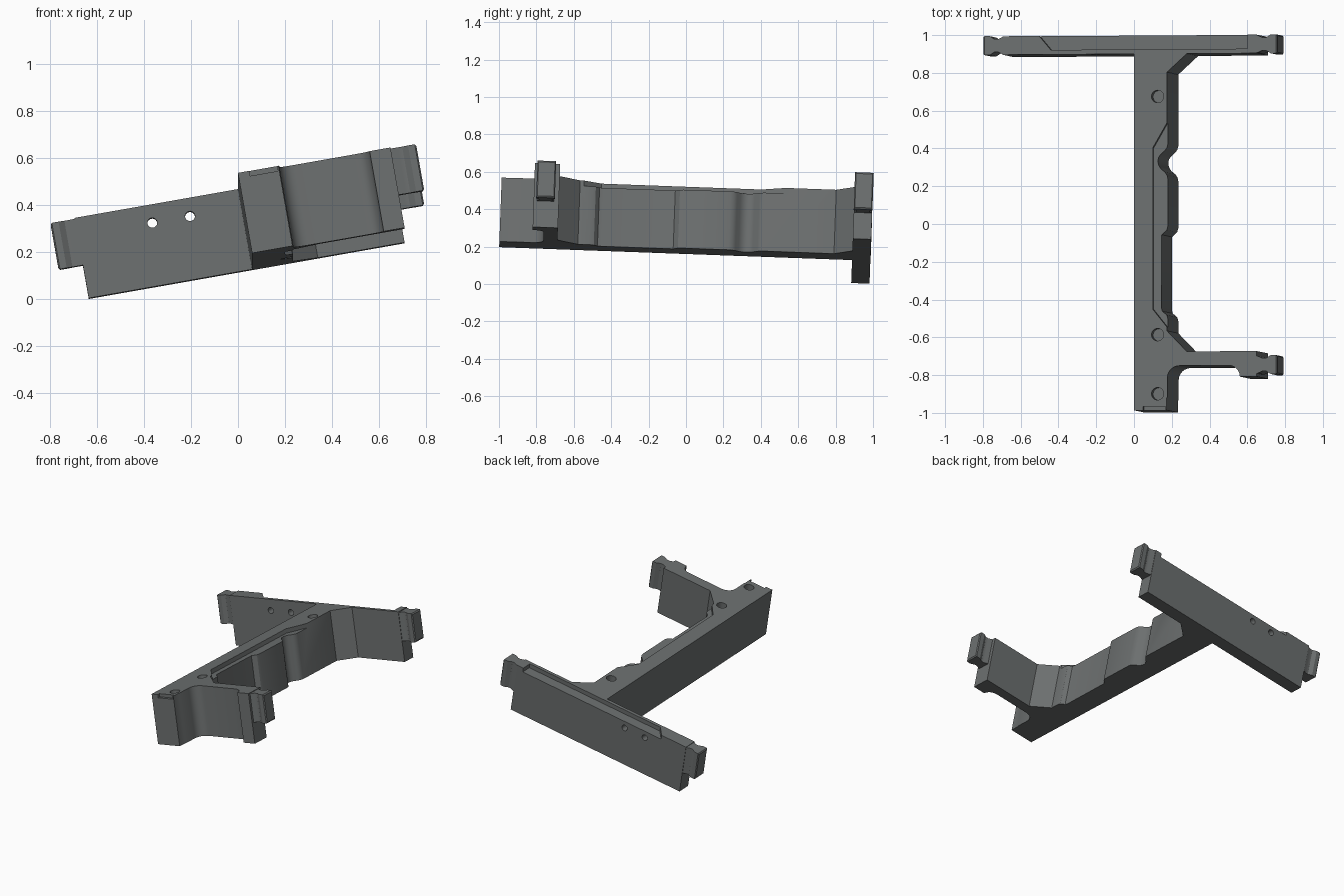
import bpy, bmesh, math
from mathutils import Matrix, Vector

if "Cube" in bpy.data.objects:
    bpy.data.objects.remove(bpy.data.objects["Cube"])

H = 0.347            # height of the frame
# the whole part lies tilted
TILT = (Matrix.Translation((0, 0, 0.15)) @ Matrix.Rotation(math.radians(-2.1), 4, 'X')
        @ Matrix.Rotation(math.radians(-10), 4, 'Y'))

gray = bpy.data.materials.new("dark_gray_metal")
gray.diffuse_color = (0.15, 0.16, 0.16, 1)
gray.use_nodes = True
gray.node_tree.nodes["Principled BSDF"].inputs["Base Color"].default_value = gray.diffuse_color


def prism(name, outline, w0, w1):
    """Extrude a plan outline from height w0 to w1."""
    bm = bmesh.new()
    face = bm.faces.new([bm.verts.new((u, v, w0)) for u, v in outline])
    ext = bmesh.ops.extrude_face_region(bm, geom=[face])
    bmesh.ops.translate(bm, vec=(0, 0, w1 - w0),
                        verts=[g for g in ext["geom"] if isinstance(g, bmesh.types.BMVert)])
    bmesh.ops.recalc_face_normals(bm, faces=bm.faces)
    me = bpy.data.meshes.new(name)
    bm.to_mesh(me)
    bm.free()
    me.materials.append(gray)
    ob = bpy.data.objects.new(name, me)
    bpy.context.collection.objects.link(ob)
    return ob


def arc(cu, cv, r, a0, a1, n=6):
    angles = [math.radians(a0 + (a1 - a0) * i / n) for i in range(n + 1)]
    return [(cu + r * math.cos(a), cv + r * math.sin(a)) for a in angles]


def cut(target, cutter):
    mod = target.modifiers.new("cut", 'BOOLEAN')
    mod.operation = 'DIFFERENCE'
    mod.solver = 'EXACT'
    mod.object = cutter
    bpy.context.view_layer.objects.active = target
    bpy.ops.object.modifier_apply(modifier=mod.name)
    bpy.data.objects.remove(cutter)


# Frame: rear crossbar, long beam and short front arm in one outline
outline = [(-0.645, 0.888), (-0.645, 0.986), (0.72, 0.986), (0.72, 0.888),
           (0.345, 0.888), (0.238, 0.79), (0.238, 0.41)]
# rounded notch and stepped side of the beam
outline += [(0.232, 0.39), (0.222, 0.377), (0.2, 0.357), (0.188, 0.34), (0.184, 0.32),
            (0.188, 0.3), (0.2, 0.28), (0.222, 0.262), (0.234, 0.245), (0.238, 0.225),
            (0.238, -0.025), (0.232, -0.045), (0.205, -0.07), (0.203, -0.455),
            (0.208, -0.475), (0.232, -0.495), (0.238, -0.515), (0.238, -0.58)]
# front arm with thick end pad and fillets
outline += [(0.345, -0.69), (0.72, -0.69), (0.72, -0.825), (0.63, -0.825)]
outline += arc(0.57, -0.825, 0.06, 0, 90)
outline += arc(0.305, -0.83, 0.065, 90, 180)
outline += [(0.24, -0.93), (0.236, -0.94), (0.236, -1.0), (0.061, -1.0)]
outline += [(0.061, 0.888)]
frame = prism("frame", outline, 0, H)

# Shallow ledges on the top: along the beam, along the crossbar, at the front end
cut(frame, prism("beam_ledge", [(0.162, 0.39), (0.26, 0.56), (0.3, 0.56), (0.3, -0.56),
                                (0.25, -0.575), (0.162, -0.465)], H - 0.03, H + 0.1))
cut(frame, prism("crossbar_ledge", [(-0.46, 1.0), (-0.386, 0.912), (0.67, 0.912),
                                    (0.67, 1.0)], H - 0.03, H + 0.1))
cut(frame, prism("front_ledge", [(0.11, -1.1), (0.11, -0.98), (0.23, -0.98),
                                 (0.23, -1.1)], H - 0.022, H + 0.1))

# Blind round holes in the top of the beam
for v in (0.662, -0.6, -0.913):
    cut(frame, prism("top_hole", arc(0.188, v, 0.033, 0, 345, 23), H - 0.05, H + 0.1))

# Two holes straight through the crossbar
for u in (-0.323, -0.16):
    hole = prism("bar_hole", arc(0, 0, 0.021, 0, 345, 23), -0.2, 0.2)
    hole.matrix_world = Matrix.Translation((u, 0.937, 0.269)) @ Matrix.Rotation(math.pi / 2, 4, 'X')
    bpy.context.view_layer.update()
    cut(frame, hole)


def end_tab(name, end, v, side):
    """Waisted tab that flares again at its tip."""
    half = [(0, 0.044), (0.006, 0.05), (0.035, 0.05), (0.06, 0.034), (0.08, 0.034),
            (0.105, 0.046), (0.125, 0.046)]
    pts = [(end - side * d, v + h) for d, h in half]
    pts += [(end - side * d, v - h) for d, h in reversed(half)]
    tab = prism(name, pts, 0.143, H - 0.004)
    bm = bmesh.new()
    bm.from_mesh(tab.data)
    tip = [e for e in bm.edges if all(abs(p.co.x - end) < 0.001 for p in e.verts)
           and abs(e.verts[0].co.z - e.verts[1].co.z) < 0.001]
    bmesh.ops.bevel(bm, geom=tip, offset=0.008, segments=1, affect='EDGES')
    bm.to_mesh(tab.data)
    bm.free()
    return tab


tabs = [end_tab("left_crossbar_tab", -0.75, 0.937, -1),
        end_tab("right_crossbar_tab", 0.83, 0.937, 1),
        end_tab("front_arm_tab", 0.83, -0.762, 1)]

for ob in [frame] + tabs:
    ob.data.transform(TILT)
    bpy.ops.object.select_all(action='DESELECT')
    ob.select_set(True)
    bpy.context.view_layer.objects.active = ob
    bpy.ops.object.shade_smooth_by_angle(angle=math.radians(30))
